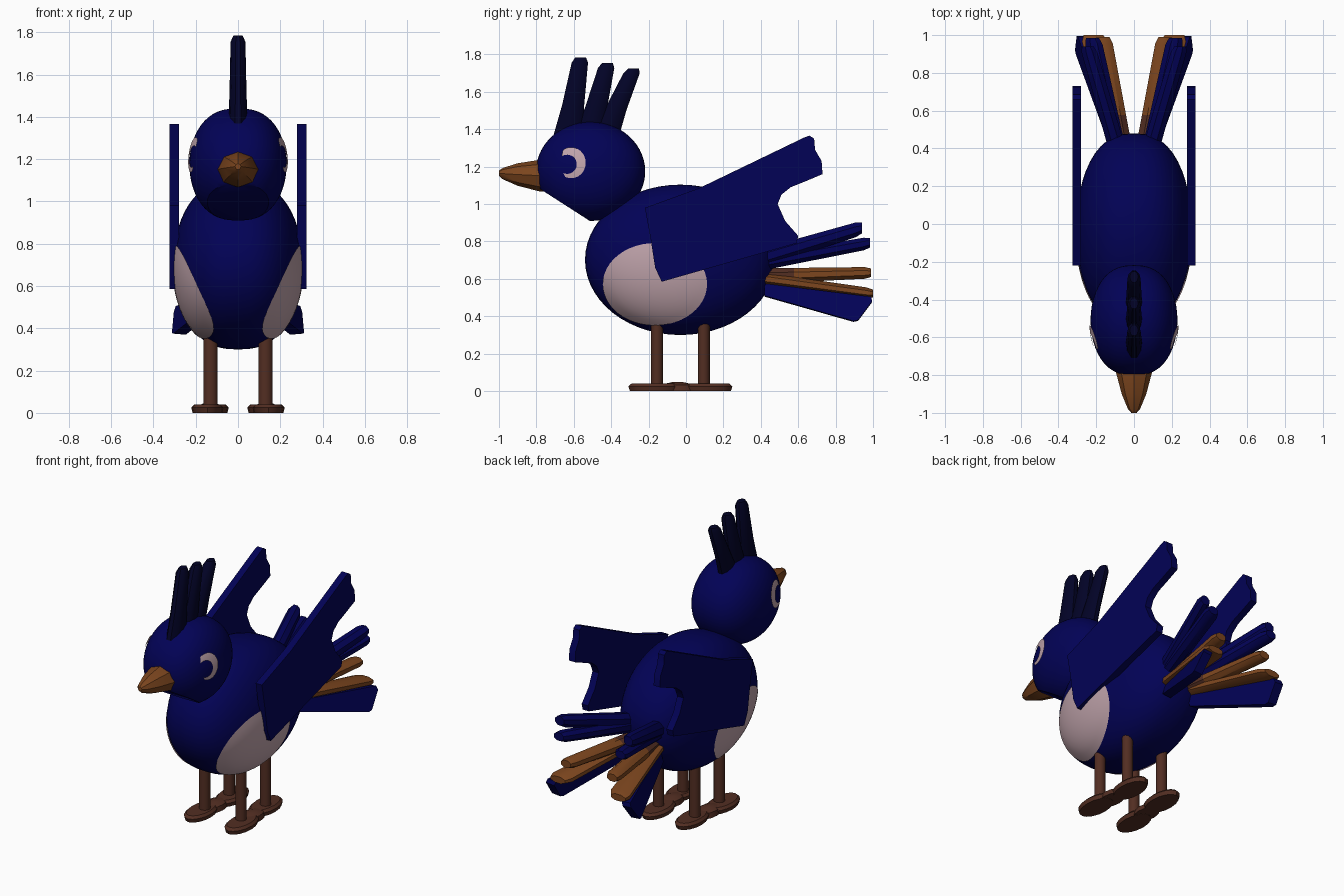
import bpy, bmesh, math
from mathutils import Vector

cube = bpy.data.objects.get("Cube")
if cube:
    bpy.data.objects.remove(cube)


def material(name, rgb):
    m = bpy.data.materials.new(name)
    m.use_nodes = True
    m.diffuse_color = (*rgb, 1)
    m.node_tree.nodes["Principled BSDF"].inputs["Base Color"].default_value = (*rgb, 1)
    return m


BLUE = material("deep_blue", (0.0006, 0.0006, 0.092))
NAVY = material("dark_navy", (0.0006, 0.0008, 0.02))
PINK = material("pale_pink", (0.53, 0.37, 0.41))
ORANGE = material("orange_brown", (0.2, 0.06, 0.013))
BROWN = material("leg_brown", (0.085, 0.027, 0.016))
FULLNESS = 2.5  # above 2 makes the rounded forms boxier across


def finish(name, bm, mats, fix=True):
    if fix:
        bmesh.ops.recalc_face_normals(bm, faces=bm.faces)
    mesh = bpy.data.meshes.new(name)
    bm.to_mesh(mesh)
    bm.free()
    for mat in mats:
        mesh.materials.append(mat)
    ob = bpy.data.objects.new(name, mesh)
    bpy.context.collection.objects.link(ob)
    bpy.ops.object.select_all(action='DESELECT')
    ob.select_set(True)
    bpy.context.view_layer.objects.active = ob
    bpy.ops.object.shade_smooth_by_angle(angle=math.radians(35))


def rounded_form(name, centre, radii, mat, cut=None):
    """Ellipsoid with full flanks, optionally sliced flat by a plane (point, normal)."""
    bm = bmesh.new()
    bmesh.ops.create_uvsphere(bm, u_segments=48, v_segments=28, radius=1)
    for v in bm.verts:
        v.co.x = math.copysign(abs(v.co.x) ** (2 / FULLNESS), v.co.x)
        v.co = Vector(a * r + c for a, r, c in zip(v.co, radii, centre))
    if cut:
        bmesh.ops.bisect_plane(bm, geom=bm.verts[:] + bm.edges[:] + bm.faces[:],
                               plane_co=cut[0], plane_no=cut[1], clear_outer=True)
        bmesh.ops.holes_fill(bm, edges=[e for e in bm.edges if e.is_boundary])
    finish(name, bm, [mat])


def loft(name, sections, n, mat, upright=False, turn=0.0, root_mat=None):
    """Skin elliptical rings (x, y, z, half width, half depth), capped at both ends."""
    bm = bmesh.new()
    rings = []
    for x, y, z, rw, rd in sections:
        ring = []
        for i in range(n):
            a = math.tau * i / n + turn
            u, w = rw * math.cos(a), rd * math.sin(a)
            ring.append(bm.verts.new((x + u, y + w, z) if upright else (x + u, y, z + w)))
        rings.append(ring)
    for k, (r, s) in enumerate(zip(rings, rings[1:])):
        for i in range(n):
            j = (i + 1) % n
            face = bm.faces.new((r[i], r[j], s[j], s[i]))
            face.material_index = 1 if root_mat and k == 0 else 0
    bm.faces.new(rings[0])
    bm.faces.new(rings[-1])
    finish(name, bm, [mat, root_mat] if root_mat else [mat])


def slab(name, outline, offset, mat):
    """Thicken a closed outline of 3D points by an offset vector."""
    bm = bmesh.new()
    near = [bm.verts.new(p) for p in outline]
    far = [bm.verts.new(Vector(p) + Vector(offset)) for p in outline]
    bm.faces.new(near)
    bm.faces.new(far)
    for i in range(len(near)):
        bm.faces.new((near[i - 1], near[i], far[i], far[i - 1]))
    finish(name, bm, [mat])


def marking(name, base, inner, outer, span, side, mat, lift=0.005):
    """Thin plate on a rounded form's side, between an inner and an outer oval (y, z, ry, rz)."""
    centre, radii = base
    steps, layers = 48, 8
    bm = bmesh.new()

    def on_surface(y, z):
        v, w = (y - centre[1]) / radii[1], (z - centre[2]) / radii[2]
        u = max(0, 1 - v * v - w * w) ** (1 / FULLNESS)
        normal = Vector((FULLNESS * u ** (FULLNESS - 1) / radii[0],
                         2 * v / radii[1], 2 * w / radii[2])).normalized()
        p = Vector((u * radii[0], y, z)) + normal * lift
        return Vector((p.x * side, p.y, p.z))

    grid = []
    for i in range(steps + 1):
        a = math.radians(span[0] + (span[1] - span[0]) * i / steps)
        p, q = [Vector((o[0] + o[2] * math.cos(a), o[1] + o[3] * math.sin(a))) for o in (inner, outer)]
        grid.append([bm.verts.new(on_surface(*p.lerp(q, k / layers))) for k in range(layers + 1)])
    for r, s in zip(grid, grid[1:]):
        for k in range(layers):
            quad = (r[k], r[k + 1], s[k + 1], s[k])
            bm.faces.new(quad if side > 0 else quad[::-1])
    bmesh.ops.remove_doubles(bm, verts=bm.verts, dist=0.0005)
    finish(name, bm, [mat], fix=False)


# Body, head with a flattened throat, and beak
BODY = ((0, -0.03, 0.702), (0.307, 0.51, 0.402))
HEAD = ((0, -0.51, 1.175), (0.23, 0.292, 0.265))
rounded_form("body", *BODY, BLUE)
rounded_form("head", *HEAD, BLUE, cut=((0, -0.53, 0.92), (0, -0.54, -0.84)))
loft("beak", [(0, -0.68, 1.152, 0.1, 0.085), (0, -0.78, 1.152, 0.097, 0.085),
              (0, -0.9, 1.158, 0.065, 0.06), (0, -0.98, 1.163, 0.032, 0.03),
              (0, -1.0, 1.165, 0.014, 0.014)], 8, ORANGE)

# Crest: root and tip as (y, z)
for label, root, tip in (("front", (-0.63, 1.36), (-0.563, 1.785)),
                         ("middle", (-0.52, 1.36), (-0.42, 1.755)),
                         ("rear", (-0.44, 1.36), (-0.28, 1.725))):
    rings = []
    for t, rw, rd in ((0, 0.045, 0.085), (0.4, 0.04, 0.062), (0.93, 0.035, 0.046), (1, 0.022, 0.03)):
        rings.append((0, root[0] + (tip[0] - root[0]) * t, root[1] + (tip[1] - root[1]) * t, rw, rd))
    loft(label + "_crest_feather", rings, 10, NAVY, upright=True)

# Wing outline as (y, z), with a notched trailing edge
WING = [(-0.22, 0.98), (0.07, 1.085), (0.63, 1.355), (0.66, 1.366), (0.685, 1.35), (0.69, 1.29),
        (0.725, 1.23), (0.73, 1.16), (0.635, 1.12), (0.56, 1.09), (0.51, 1.05), (0.49, 1.0),
        (0.53, 0.91), (0.6, 0.83), (0.59, 0.79), (-0.13, 0.585), (-0.165, 0.66), (-0.19, 0.82)]

# Tail feathers: root (x, y, z, half width, half height), tip likewise, colour, root colour
TAIL = [("upper_tail_feather", (0.09, 0.4, 0.71, 0.05, 0.055), (0.245, 0.94, 0.872, 0.045, 0.042), BLUE, None),
        ("second_tail_feather", (0.085, 0.4, 0.685, 0.045, 0.045), (0.22, 0.985, 0.793, 0.05, 0.036), BLUE, None),
        ("middle_tail_feather", (0.06, 0.4, 0.615, 0.055, 0.045), (0.165, 0.99, 0.633, 0.05, 0.033), ORANGE, BROWN),
        ("inner_tail_feather", (0.08, 0.42, 0.6, 0.06, 0.035), (0.215, 1.0, 0.522, 0.075, 0.03), ORANGE, None)]

for side, word in ((1, "left"), (-1, "right")):
    # Wings
    slab(word + "_wing", [(side * 0.28, y, z) for y, z in WING], (side * 0.045, 0, 0), BLUE)

    # Flank patch and eye
    marking(word + "_flank_patch", BODY, (-0.165, 0.575, 0, 0), (-0.165, 0.573, 0.277, 0.218),
            (0, 360), side, PINK)
    marking(word + "_eye_crescent", HEAD, (-0.633, 1.212, 0.05, 0.05), (-0.612, 1.22, 0.076, 0.081),
            (-115, 125), side, PINK, 0.007)

    # Tail fan
    for name, root, tip, mat, root_mat in TAIL:
        near, far = [[a + (b - a) * t for a, b in zip(root, tip)] for t in (0.3, 0.94)]
        end = (*tip[:3], tip[3] * 0.75, tip[4] * 0.75)
        rings = [(side * s[0], *s[1:]) for s in (root, near, far, end)]
        loft(f"{word}_{name}", rings, 8, mat, turn=math.pi / 8, root_mat=root_mat)
    # Broad lower feather with a slanted end
    lower = [(0.42, 0.57), (0.99, 0.5), (0.995, 0.475), (0.92, 0.375), (0.895, 0.37), (0.42, 0.505)]
    slab(word + "_lower_tail_feather",
         [(side * (0.06 + 0.28 * (y - 0.42) + 0.3 * (0.55 - z)), y, z) for y, z in lower],
         (side * 0.06, 0, 0.005), BLUE)

    # Legs and feet
    for label, leg_y, foot_x, foot_y in (("front", -0.155, 0.145, -0.17), ("back", 0.095, 0.12, 0.11)):
        loft(f"{word}_{label}_leg", [(side * 0.13, leg_y, 0.02, 0.034, 0.032),
                                     (side * 0.13, leg_y, 0.42, 0.034, 0.032)], 12, BROWN, upright=True)
        x = side * foot_x
        loft(f"{word}_{label}_foot", [(x, foot_y, 0, 0.07, 0.13), (x, foot_y, 0.025, 0.076, 0.138),
                                      (x, foot_y, 0.04, 0.062, 0.122)], 16, BROWN, upright=True)
    loft(word + "_foot_bridge", [(side * 0.132, -0.045, 0.001, 0.06, 0.1),
                                 (side * 0.132, -0.045, 0.034, 0.055, 0.09),
                                 (side * 0.132, -0.045, 0.048, 0.025, 0.03)], 12, BROWN, upright=True)
